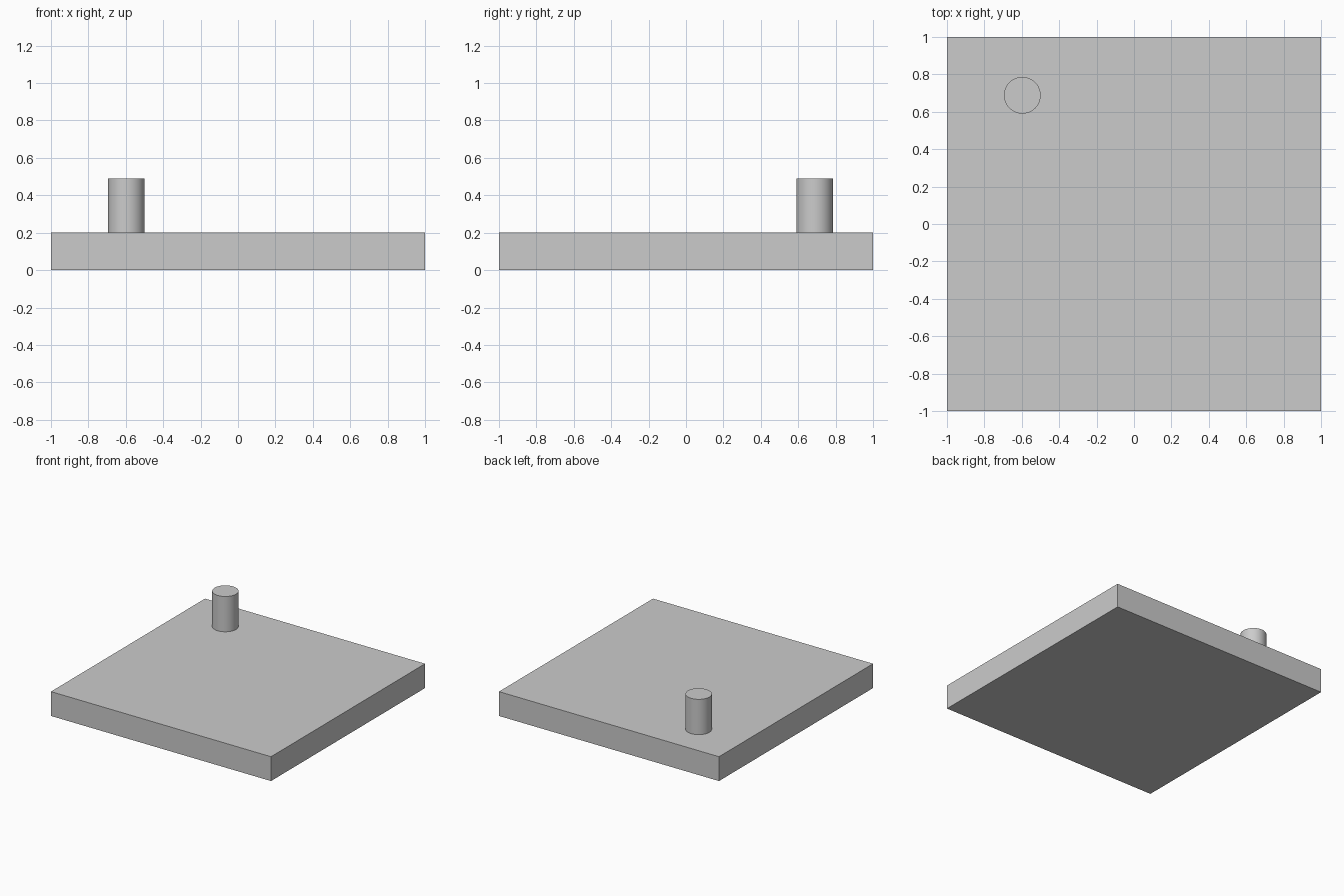
import bpy
import math

if "Cube" in bpy.data.objects:
    bpy.data.objects.remove(bpy.data.objects["Cube"])

BASE_H = 0.2
PEG_R, PEG_TOP = 0.098, 0.49
PEG_X, PEG_Y = -0.597, 0.688

# Square base plate
bpy.ops.mesh.primitive_cube_add(size=1, location=(0, 0, BASE_H / 2))
base = bpy.context.object
base.name = "base_plate"
base.scale = (2, 2, BASE_H)
bpy.ops.object.transform_apply(location=False, rotation=False, scale=True)

# Round peg standing near the back left corner
bpy.ops.mesh.primitive_cylinder_add(
    vertices=48, radius=PEG_R, depth=PEG_TOP - BASE_H,
    location=(PEG_X, PEG_Y, (PEG_TOP + BASE_H) / 2))
peg = bpy.context.object
peg.name = "peg"
bpy.ops.object.shade_smooth_by_angle(angle=math.radians(30))
